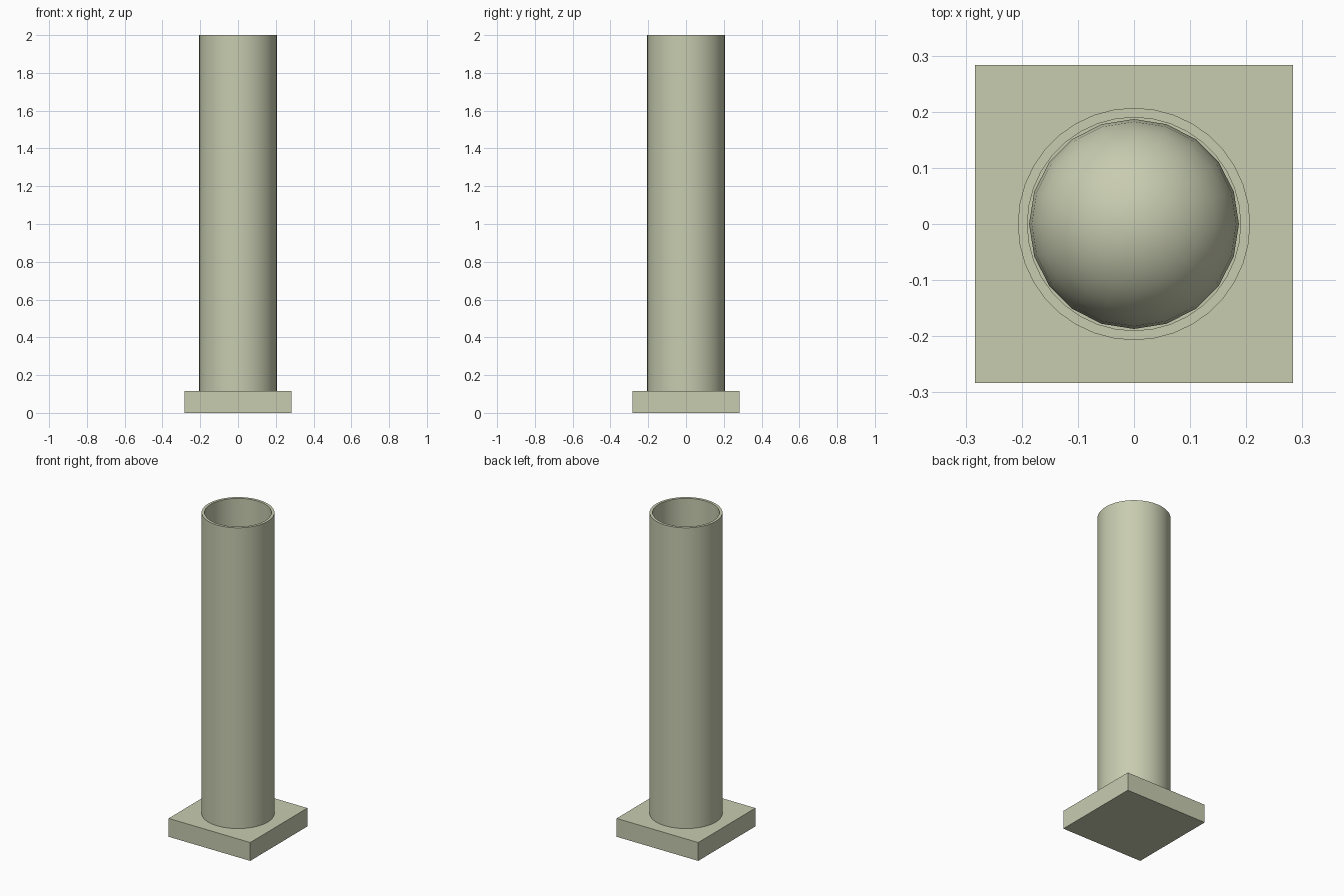
import bpy, bmesh, math
from mathutils import Matrix

cube = bpy.data.objects.get("Cube")
if cube:
    bpy.data.objects.remove(cube, do_unlink=True)

COLOUR = (0.578, 0.604, 0.434, 1.0)
mat = bpy.data.materials.new("pale_olive")
mat.use_nodes = True
mat.diffuse_color = COLOUR
mat.node_tree.nodes["Principled BSDF"].inputs["Base Color"].default_value = COLOUR

BASE_SIZE, BASE_TOP = 0.566, 0.115
OUTER_R, INNER_R, TUBE_TOP = 0.207, 0.19, 2.0
BALL_R = 0.187


def add_part(name, bm, smooth_angle=None):
    """Turn a bmesh into a coloured object."""
    bmesh.ops.recalc_face_normals(bm, faces=bm.faces)
    mesh = bpy.data.meshes.new(name)
    bm.to_mesh(mesh)
    bm.free()
    mesh.materials.append(mat)
    obj = bpy.data.objects.new(name, mesh)
    bpy.context.collection.objects.link(obj)
    if smooth_angle:
        bpy.ops.object.select_all(action='DESELECT')
        obj.select_set(True)
        bpy.context.view_layer.objects.active = obj
        bpy.ops.object.shade_smooth_by_angle(angle=math.radians(smooth_angle))
    return obj


# Square base plate
bm = bmesh.new()
bmesh.ops.create_cube(bm, size=1.0, matrix=Matrix.Translation((0, 0, BASE_TOP / 2))
                      @ Matrix.Diagonal((BASE_SIZE, BASE_SIZE, BASE_TOP, 1)))
add_part("base_plate", bm)

# Open tube: a rectangular wall section spun around the vertical axis
bm = bmesh.new()
section = [(OUTER_R, BASE_TOP), (OUTER_R, TUBE_TOP), (INNER_R, TUBE_TOP), (INNER_R, BASE_TOP)]
verts = [bm.verts.new((r, 0, z)) for r, z in section]
edges = [bm.edges.new((verts[i], verts[i + 1])) for i in range(3)]
bmesh.ops.spin(bm, geom=verts + edges, cent=(0, 0, 0), axis=(0, 0, 1),
               angle=math.tau, steps=36, use_duplicate=False)
bmesh.ops.remove_doubles(bm, verts=bm.verts, dist=0.0001)
add_part("tube", bm, 40)

# Ball resting at the bottom of the tube
bm = bmesh.new()
bmesh.ops.create_uvsphere(bm, u_segments=20, v_segments=14, radius=BALL_R,
                          matrix=Matrix.Translation((0, 0, BASE_TOP + BALL_R)))
add_part("ball", bm, 60)
